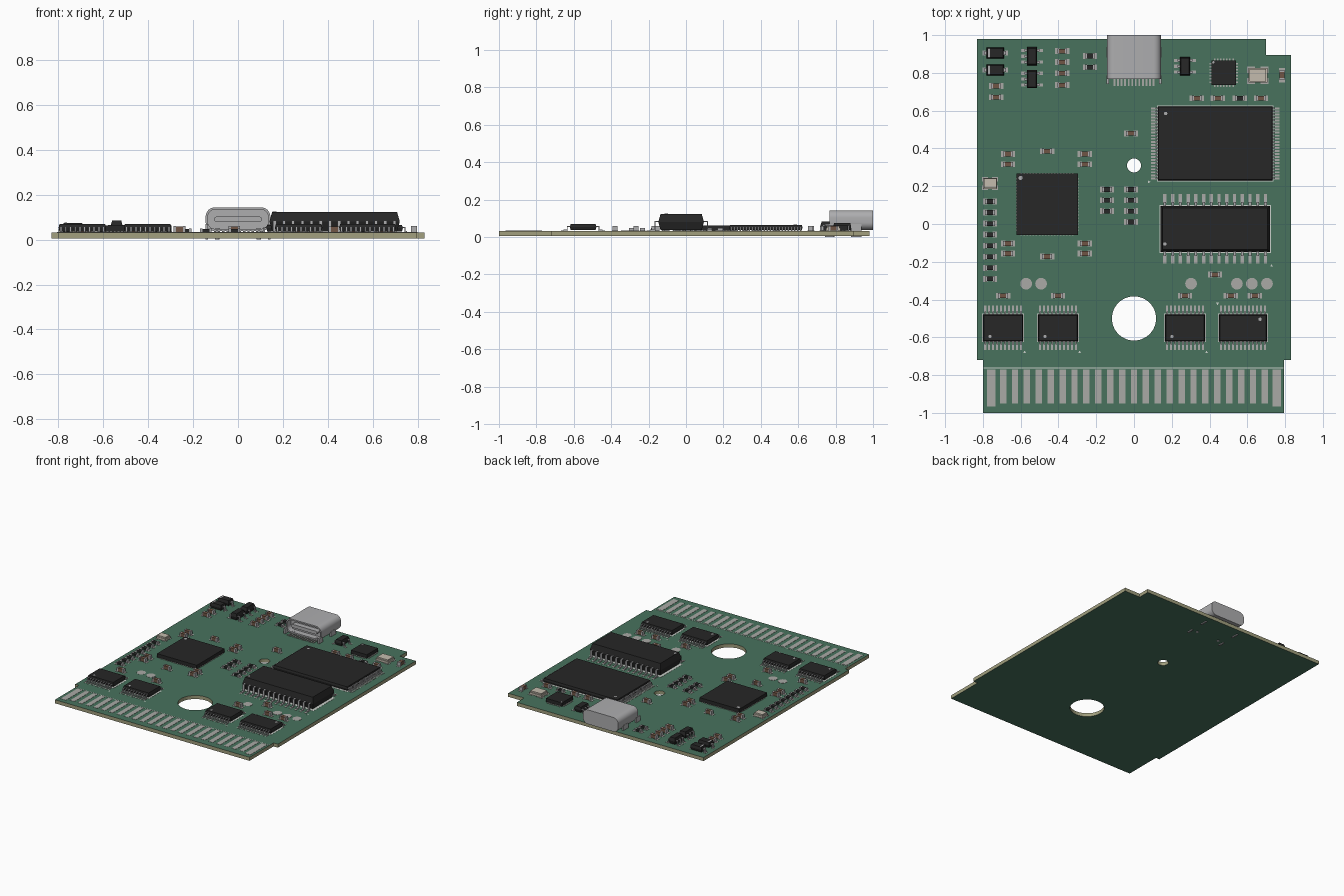
import bpy, bmesh, math
from mathutils import Matrix, Vector

if "Cube" in bpy.data.objects:
    bpy.data.objects.remove(bpy.data.objects["Cube"])

def mat(name, c):
    m = bpy.data.materials.new(name)
    m.diffuse_color = (*c, 1)
    m.use_nodes = True
    m.node_tree.nodes["Principled BSDF"].inputs["Base Color"].default_value = m.diffuse_color
    return m

GREEN = mat("solder_mask", (0.065, 0.17, 0.11))
EDGE = mat("board_core", (0.36, 0.35, 0.21))
BLACK = mat("chip_black", (0.02, 0.02, 0.02))
PAD = mat("pad_metal", (0.40, 0.40, 0.38))
STEEL = mat("steel", (0.42, 0.42, 0.43))
SILK = mat("print_white", (0.60, 0.64, 0.60))
BROWN = mat("ceramic_brown", (0.16, 0.09, 0.06))
CREAM = mat("crystal_cream", (0.55, 0.50, 0.42))
Z0, Z = 0.006, 0.032          # board underside and top

def finish(name, bm, m, smooth=False):
    bmesh.ops.recalc_face_normals(bm, faces=bm.faces)
    me = bpy.data.meshes.new(name)
    bm.to_mesh(me)
    bm.free()
    for x in (m if isinstance(m, list) else [m]):
        me.materials.append(x)
    if smooth:
        me.shade_smooth()
        me.set_sharp_from_angle(angle=math.radians(35))
    ob = bpy.data.objects.new(name, me)
    bpy.context.collection.objects.link(ob)
    return ob

def place(x, y, ang=0):
    return Matrix.Translation((x, y, 0)) @ Matrix.Rotation(math.radians(ang), 4, 'Z')

def skin(bm, rings, M=Matrix()):
    """Closed solid through equal-length rings of points."""
    vs = [[bm.verts.new(M @ Vector(p)) for p in r] for r in rings]
    n = len(vs[0])
    for a, b in zip(vs, vs[1:]):
        for i in range(n):
            bm.faces.new((a[i], a[(i + 1) % n], b[(i + 1) % n], b[i]))
    bm.faces.new(vs[0])
    bm.faces.new(vs[-1])

def stack(bm, M, layers):
    """Rectangular layers (z, half x, half y)."""
    skin(bm, [[(-a, -b, z), (a, -b, z), (a, b, z), (-a, b, z)] for z, a, b in layers], M)

def box(bm, x, y, sx, sy, z0, z1, M=Matrix()):
    stack(bm, M @ place(x, y), [(z0, sx / 2, sy / 2), (z1, sx / 2, sy / 2)])

def circle(x, y, r, n, z):
    return [(x + r * math.cos(2 * math.pi * i / n), y + r * math.sin(2 * math.pi * i / n), z) for i in range(n)]

def disc(bm, x, y, r, z0, z1, M=Matrix(), n=24):
    skin(bm, [circle(x, y, r, n, z0), circle(x, y, r, n, z1)], M)

# circuit board with two round holes
bm = bmesh.new()
outline = [(-.80, -1), (.795, -1), (.795, -.72), (.83, -.72), (.83, .895), (.70, .895),
           (.70, .98), (-.83, .98), (-.83, -.72), (-.80, -.72)]
edges = []
for loop in ([(x, y, Z0) for x, y in outline], circle(0, -.5, .117, 48, Z0), circle(0, .31, .037, 24, Z0)):
    v = [bm.verts.new(p) for p in loop]
    edges += [bm.edges.new((v[i - 1], v[i])) for i in range(len(v))]
bmesh.ops.triangle_fill(bm, edges=edges, use_beauty=True)
ext = bmesh.ops.extrude_face_region(bm, geom=bm.faces[:])
bmesh.ops.translate(bm, vec=(0, 0, Z - Z0), verts=[g for g in ext["geom"] if isinstance(g, bmesh.types.BMVert)])
bm.normal_update()
for f in bm.faces:
    f.material_index = 0 if abs(f.normal.z) > .5 else 1
finish("circuit_board", bm, [GREEN, EDGE])

# edge contacts
bm = bmesh.new()
for i in range(25):
    end = i in (0, 24)
    y0 = -.965 if end else -.95
    box(bm, (i - 12) * .063, (y0 - .77) / 2, .043 if end else .034, -.77 - y0, Z, Z + .0015)
finish("edge_contacts", bm, PAD)
bm = bmesh.new()
box(bm, -.0025, -.763, 1.59, .004, Z, Z + .001)
finish("contact_border_line", bm, SILK)

# test points
bm = bmesh.new()
for x in (-.571, -.492, .302, .545, .624, .704):
    disc(bm, x, -.316, .031, Z, Z + .0015)
finish("test_points", bm, PAD)

def row(n, pitch):
    return [(i - (n - 1) / 2) * pitch for i in range(n)]

def gull_chip(name, x, y, ang, hd, hl, sides, lw, tip, pad, z1, mark=True):
    """Chip with bent leads along its local +x and -x sides."""
    M = place(x, y, ang)
    zb, t = Z + .005, .005
    zm = (zb + z1) / 2
    s = (z1 - zb) * .14
    bm = bmesh.new()
    stack(bm, M, [(zb, hd - s, hl - s), (zm, hd, hl), (z1, hd - s, hl - s)])
    finish(name + "_body", bm, BLACK)
    legs, pads = bmesh.new(), bmesh.new()
    d0, m, zf = hd - .01, hd + (tip - hd) * .35, Z + .002
    prof = [(d0, zm + t), (m + t, zm + t), (m + t, zf + t), (tip, zf + t),
            (tip, zf), (m, zf), (m, zm), (d0, zm)]
    for a, offs in zip((0, 180), sides):
        R = M @ place(0, 0, a)
        for o in offs:
            skin(legs, [[(d, o + w, z) for d, z in prof] for w in (-lw / 2, lw / 2)], R)
            box(pads, (m + pad) / 2, o, pad - m, lw * 1.25, Z, Z + .0015, R)
    finish(name + "_leads", legs, STEEL)
    finish(name + "_pads", pads, PAD)
    if mark:
        bm = bmesh.new()
        k = min(hd, hl) * .18 + .008
        disc(bm, hd - s - k, hl - s - k, .009, z1 - .001, z1 + .0005, M, 16)
        finish(name + "_pin_mark", bm, STEEL)
        bm = bmesh.new()
        stack(bm, M, [(Z, hd + .005, hl + .005), (Z + .001, hd + .005, hl + .005)])
        skin(bm, [[(pad + .002, hl + .008, z), (pad + .016, hl + .016, z), (pad + .016, hl, z)]
                  for z in (Z, Z + .001)], M)
        finish(name + "_outline", bm, SILK)

# leaded chips
gull_chip("wide_memory_chip", .43, .427, 180, .304, .196, [row(24, .01613)] * 2, .008, .323, .340, .065)
bpy.data.objects.remove(bpy.data.objects["wide_memory_chip_pin_mark"])
bm = bmesh.new()
disc(bm, .168, .585, .009, .064, .0655, n=16)
finish("wide_memory_chip_pin_mark", bm, STEEL)
gull_chip("tall_memory_chip", .43, -.026, 270, .122, .29, [[o for o in row(14, .041)]] * 2, .014, .166, .184, .124)
bpy.data.objects["tall_memory_chip_pin_mark"].location.x = -.515
for name, x, ang, n, hl in (("buffer_far_left", -.693, 270, 10, .106), ("buffer_left", -.402, 270, 10, .106),
                            ("buffer_right", .27, 270, 10, .106), ("buffer_far_right", .577, 90, 12, .127)):
    gull_chip(name, x, -.55, ang, .071, hl, [row(n, .021)] * 2, .0085, .104, .118, .069)
    # first pin sits at the mirrored corner
    shift = 2 * (hl - .031) * (1 if ang == 90 else -1)
    bpy.data.objects[name + "_pin_mark"].location.x = shift
for i, (x, y) in enumerate(((-.54, .888), (-.54, .767), (.27, .835))):
    gull_chip(f"regulator_{i + 1}", x, y, 180, .027, .048, [row(3, .031), [-.031, .031]],
              .013, .046, .058, .084 if i < 2 else .076, False)
for i, y in enumerate((.905, .815)):
    gull_chip(f"diode_{i + 1}", -.735, y, 0, .046, .029, [[0], [0]], .022, .062, .068, .075, False)
    bm = bmesh.new()
    box(bm, -.767, y, .010, .046, .074, .0755)
    finish(f"diode_{i + 1}_band", bm, STEEL)

def flat_chip(name, x, y, h, n, reach, z1):
    """Leadless square chip with pads around the rim."""
    M = place(x, y)
    bm = bmesh.new()
    stack(bm, M, [(Z + .002, h, h), (z1, h, h)])
    finish(name + "_body", bm, BLACK)
    bm = bmesh.new()
    for a in range(0, 360, 90):
        for o in row(n, .0161):
            box(bm, h - .01 + reach / 2, o, .02 + reach, .008, Z, Z + .004, M @ place(0, 0, a))
    finish(name + "_pads", bm, PAD)
    bm = bmesh.new()
    disc(bm, -h * .86, h * .86, h * .05 + .003, z1 - .001, z1 + .0005, M, 16)
    finish(name + "_pin_mark", bm, STEEL)

flat_chip("main_processor", -.46, .104, .163, 18, .003, .062)
flat_chip("interface_chip", .476, .80, .065, 7, .010, .061)

# small two-terminal parts
def passives(name, spots, m, h):
    body, ends, pads = bmesh.new(), bmesh.new(), bmesh.new()
    for x, y, *a in spots:
        M = place(x, y, a[0] if a else 0)
        box(body, 0, 0, .034, .025, Z + .002, Z + h, M)
        for s in (-1, 1):
            box(ends, s * .021, 0, .010, .027, Z + .001, Z + h + .001, M)
            box(pads, s * .026, 0, .024, .031, Z, Z + .0015, M)
    finish(name + "_bodies", body, m)
    finish(name + "_ends", ends, STEEL)
    finish(name + "_pads", pads, PAD)

caps = [(-.016, .48), (-.46, .385), (-.46, -.172), (.429, -.268), (.783, .788, 90)]
caps += [(x, y) for x in (-.667, -.26) for y in (.37, .316, -.103, -.156)]
caps += [(x, -.38) for x in (-.693, -.402, .27, .513, .64)]
caps += [(-.38, y) for y in (.915, .857, .798, .735)] + [(-.73, .73), (-.73, .671)]
caps += [(x, .666) for x in (.333, .444, .672)]
passives("capacitor", caps, BROWN, .027)
res = [(.56, .666), (-.233, .889), (-.233, .83)]
res += [(-.143, .183 - .0575 * i) for i in range(3)] + [(-.016, .183 - .0575 * i) for i in range(4)]
res += [(-.762, .119 - .0585 * i) for i in range(8)]
passives("resistor", res, BLACK, .016)

# crystal and oscillator cans
for name, x, y, sx, sy in (("crystal", .656, .787, .100, .078), ("oscillator", -.762, .215, .075, .058)):
    bm = bmesh.new()
    box(bm, x, y, sx, sy, Z + .001, Z + .016)
    box(bm, x, y, sx * .88, sy * .86, Z + .016, Z + .026)
    finish(name + "_can", bm, CREAM)
    bm = bmesh.new()
    for i in (-1, 1):
        for j in (-1, 1):
            box(bm, x + i * sx * .36, y + j * sy * .38, sx * .42, sy * .42, Z, Z + .0015)
    finish(name + "_pads", bm, PAD)

# socket shell: rounded sleeve, recessed on the -y face
def rounded(y, hx, hz, r, zc=.0905):
    pts = []
    for k, (sx, sz) in enumerate(((1, 1), (-1, 1), (-1, -1), (1, -1))):
        for i in range(9):
            a = math.pi / 2 * (k + i / 8)
            pts.append((sx * (hx - r) + r * math.cos(a), y, sz * (hz - r) + r * math.sin(a) + zc))
    return pts

bm = bmesh.new()
skin(bm, [rounded(1.0, .144, .0525, .04), rounded(.767, .144, .0525, .04),
          rounded(.767, .134, .0425, .031), rounded(.81, .134, .0425, .031)])
finish("socket_shell", bm, STEEL, True)
bm = bmesh.new()
skin(bm, [rounded(.772, .105, .0125, .011), rounded(.815, .105, .0125, .011)])
finish("socket_tongue", bm, STEEL, True)

# socket legs through the board, and its contacts
bm = bmesh.new()
for x in (-.139, .139):
    box(bm, x, .765, .012, .045, 0, .07)
    box(bm, x, .91, .012, .055, 0, .07)
for x in (-.093, .093):
    disc(bm, x, .785, .010, .001, .05, n=12)
finish("socket_legs", bm, STEEL)
bm = bmesh.new()
for o in row(12, .0187):
    box(bm, o, .755, .010, .05, Z, Z + .006)
finish("socket_contacts", bm, PAD)
